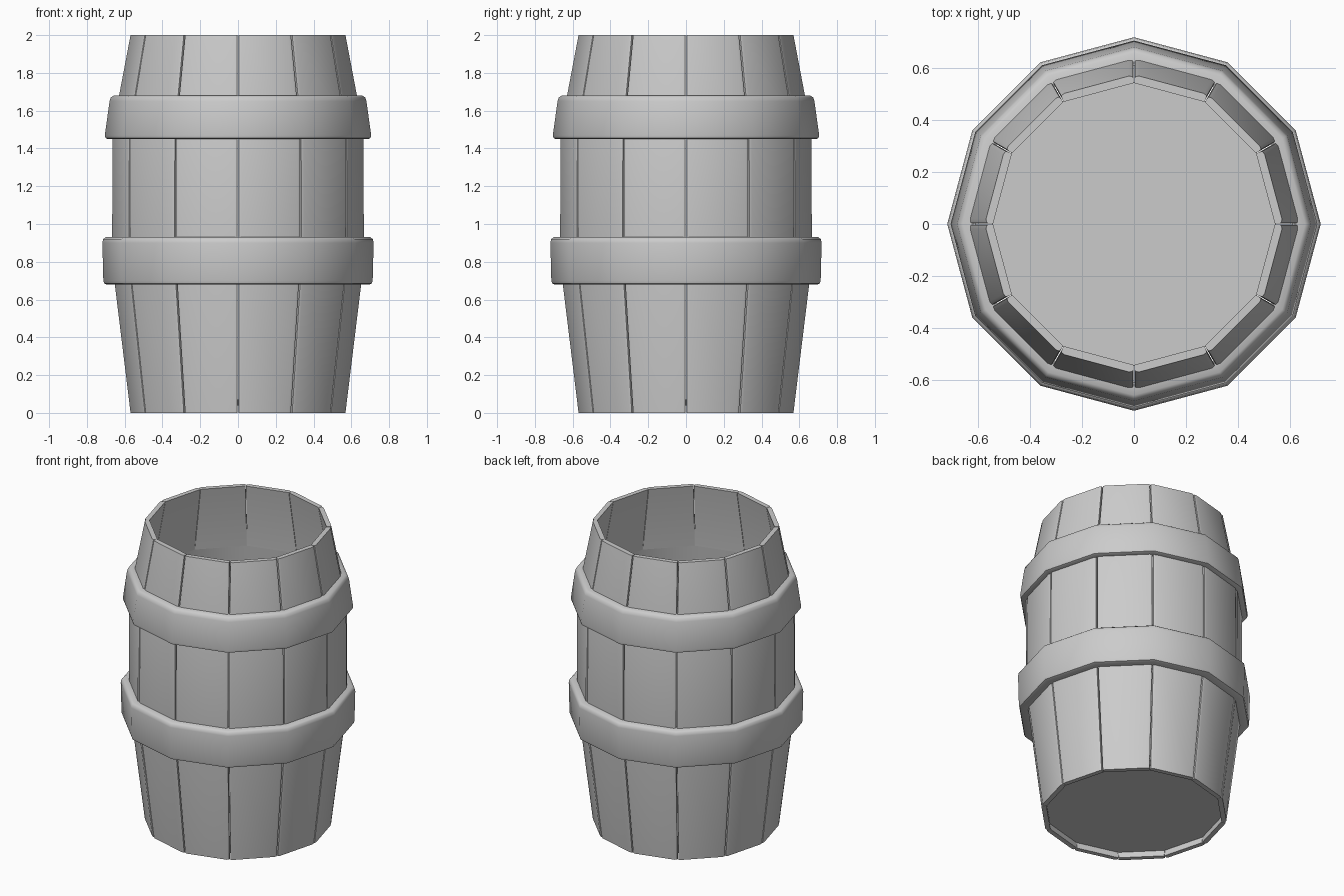
import bpy, bmesh, math
from math import sin, cos, pi

cube = bpy.data.objects.get("Cube")
if cube:
    bpy.data.objects.remove(cube)

SIDES = 12
HALF = pi / SIDES

grey = bpy.data.materials.new("plain_grey")
grey.use_nodes = True
grey.diffuse_color = (0.6, 0.6, 0.6, 1)
grey.node_tree.nodes["Principled BSDF"].inputs["Base Color"].default_value = (0.6, 0.6, 0.6, 1)


def finish(name, bm, angle):
    bmesh.ops.recalc_face_normals(bm, faces=bm.faces)
    mesh = bpy.data.meshes.new(name)
    bm.to_mesh(mesh)
    bm.free()
    mesh.materials.append(grey)
    obj = bpy.data.objects.new(name, mesh)
    bpy.context.collection.objects.link(obj)
    bpy.ops.object.select_all(action='DESELECT')
    obj.select_set(True)
    bpy.context.view_layer.objects.active = obj
    bpy.ops.object.shade_smooth_by_angle(angle=math.radians(angle))
    return obj


def bridge(bm, a, b):
    for i in range(len(a)):
        j = (i + 1) % len(a)
        bm.faces.new((a[i], a[j], b[j], b[i]))


def stave_section(radius, thickness=0.032, bevel=0.02, gap=0.0015):
    """Half outline as (tangent, radial) points, mirrored into a closed loop."""
    inner = radius - thickness
    low = radius - bevel
    flat = radius * cos(HALF)
    half = [(inner * sin(HALF) - gap, inner * cos(HALF)),
            (low * sin(HALF) - gap, low * cos(HALF)),
            (radius * sin(HALF) - 0.3 * bevel, flat - 0.3 * bevel),
            (radius * sin(HALF) - bevel, flat)]
    return half + [(-t, r) for t, r in reversed(half)]


# Bulging staves, one per side
STATIONS = [(0, 0.574), (0.8, 0.672), (1.5, 0.669), (2, 0.574)]
for n in range(SIDES):
    a = HALF + n * 2 * HALF
    bm = bmesh.new()
    loops = []
    for z, radius in STATIONS:
        loops.append([bm.verts.new((r * cos(a) - t * sin(a), r * sin(a) + t * cos(a), z))
                      for t, r in stave_section(radius)])
    for lower, upper in zip(loops, loops[1:]):
        bridge(bm, lower, upper)
    bm.faces.new(loops[0])
    bm.faces.new(loops[-1])
    finish(f"stave_{n + 1}", bm, 25)


# Twelve-sided hoops with softened edges
def hoop(name, profile):
    bm = bmesh.new()
    loops = [[bm.verts.new((r * cos(2 * HALF * i), r * sin(2 * HALF * i), z))
              for r, z in profile] for i in range(SIDES)]
    for i in range(SIDES):
        bridge(bm, loops[i], loops[(i + 1) % SIDES])
    finish(name, bm, 50)


hoop("lower_hoop", [(0.64, 0.68), (0.695, 0.68), (0.708, 0.685), (0.713, 0.7),
                    (0.718, 0.9), (0.714, 0.92), (0.7, 0.93), (0.64, 0.93)])
hoop("upper_hoop", [(0.64, 1.45), (0.69, 1.45), (0.701, 1.455), (0.705, 1.47),
                    (0.68, 1.65), (0.674, 1.67), (0.658, 1.68), (0.61, 1.68)])

# Floor board, set slightly above the bottom rim
bm = bmesh.new()
rings = [[bm.verts.new((0.546 * cos(2 * HALF * i), 0.546 * sin(2 * HALF * i), z))
          for i in range(SIDES)] for z in (0.04, 0.07)]
bridge(bm, *rings)
for ring in rings:
    bm.faces.new(ring)
finish("floor_board", bm, 25)
